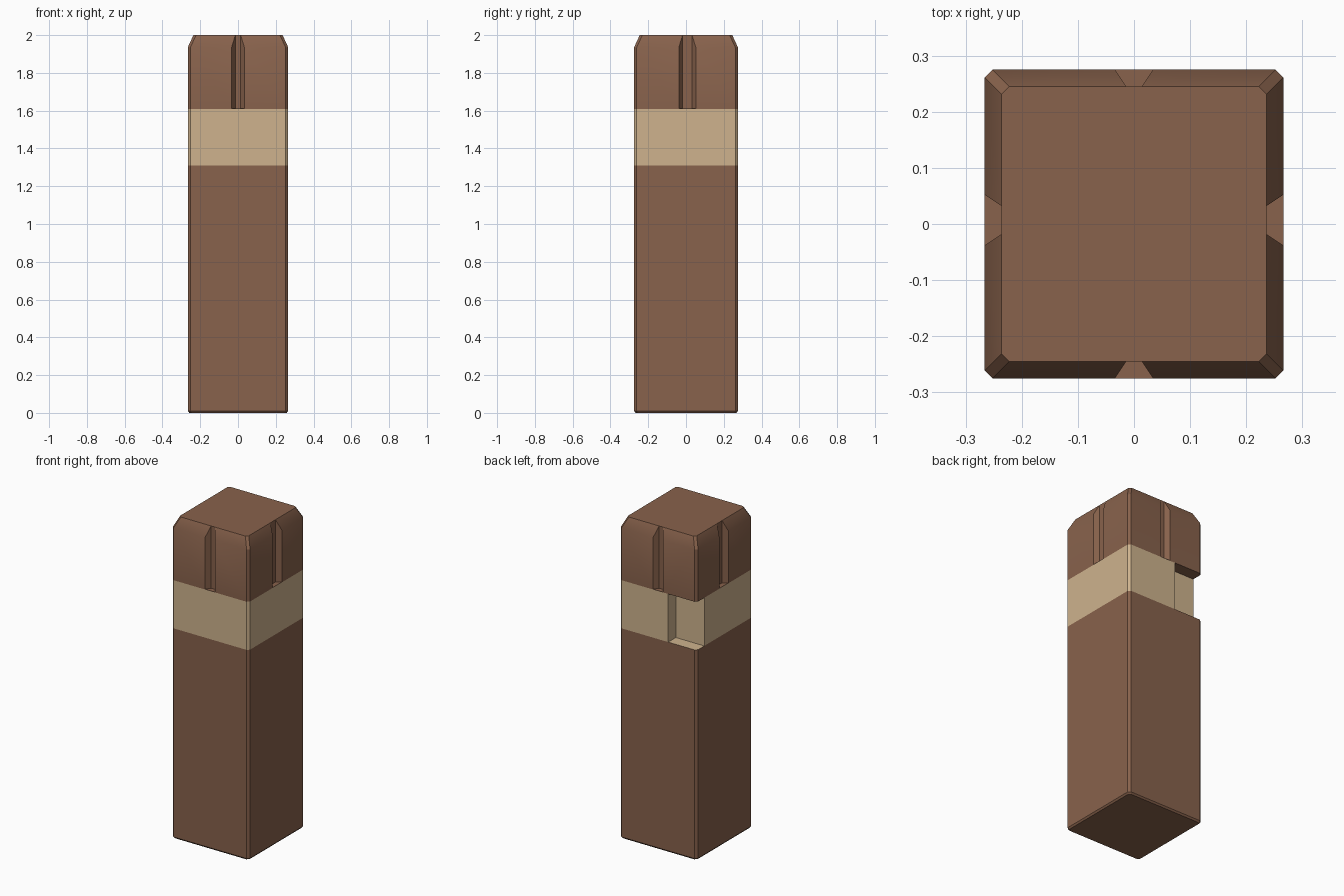
import bpy, bmesh

if "Cube" in bpy.data.objects:
    bpy.data.objects.remove(bpy.data.objects["Cube"])

BAND_LOW, BAND_HIGH = 1.31, 1.61
HX, HY = 0.266, 0.275


def material(name, rgb):
    m = bpy.data.materials.new(name)
    m.diffuse_color = (*rgb, 1)
    m.use_nodes = True
    m.node_tree.nodes["Principled BSDF"].inputs["Base Color"].default_value = m.diffuse_color
    return m


brown = material("brown wood", (0.246, 0.122, 0.072))
tan = material("tan band", (0.62, 0.45, 0.27))


def loft(name, rings):
    """Closed solid through a stack of matching point loops."""
    bm = bmesh.new()
    loops = [[bm.verts.new(p) for p in ring] for ring in rings]
    n = len(loops[0])
    for a, b in zip(loops, loops[1:]):
        for i in range(n):
            j = (i + 1) % n
            bm.faces.new((a[i], a[j], b[j], b[i]))
    bm.faces.new(loops[0][::-1])
    bm.faces.new(loops[-1])
    bmesh.ops.recalc_face_normals(bm, faces=bm.faces[:])
    me = bpy.data.meshes.new(name)
    bm.to_mesh(me)
    bm.free()
    ob = bpy.data.objects.new(name, me)
    bpy.context.collection.objects.link(ob)
    return ob


def octagon(z, inset=0.0, c=0.014):
    x, y = HX - inset, HY - inset
    return [(x - c, -y, z), (x, -y + c, z), (x, y - c, z), (x - c, y, z),
            (-x + c, y, z), (-x, y - c, z), (-x, -y + c, z), (-x + c, -y, z)]


# Post: square section with clipped corners and a chamfered top
post = loft("post", [octagon(0, 0.008), octagon(0.01), octagon(BAND_LOW),
                     octagon(BAND_HIGH), octagon(1.935), octagon(2.0, 0.03)])
cutters = []


# Tapered vertical grooves in the cap, one on each side
def groove(name, axis, sign, lo, hi):
    face = HX if axis == 0 else HY
    t = 0.02 / 0.03                       # side taper per depth
    out = 0.03
    prof = [(lo - t * out, face + out), (hi + t * out, face + out),
            (hi - t * 0.03, face - 0.03), (lo + t * 0.03, face - 0.03)]
    rings = []
    for z in (BAND_HIGH + 0.002, 2.1):
        rings.append([(sign * d, s, z) if axis == 0 else (s, sign * d, z)
                      for s, d in prof])
    cutters.append(loft(name, rings))


for sign in (-1, 1):
    groove("groove_cutter_x", 0, sign, -0.038, 0.052)
    groove("groove_cutter_y", 1, sign, -0.034, 0.034)

# Notch in the band at the back left corner
x0, x1, y0, y1 = -0.4, -0.07, 0.2, 0.4
cutters.append(loft("notch_cutter", [
    [(x0, y0, z), (x1, y0, z), (x1, y1, z), (x0, y1, z)]
    for z in (BAND_LOW, BAND_HIGH)]))

bpy.context.view_layer.objects.active = post
for c in cutters:
    c.hide_render = True
    mod = post.modifiers.new("cut", 'BOOLEAN')
    mod.operation = 'DIFFERENCE'
    mod.solver = 'EXACT'
    mod.object = c
    bpy.ops.object.modifier_apply(modifier=mod.name)
for c in cutters:
    bpy.data.objects.remove(c, do_unlink=True)

# Colours by height: tan band, brown elsewhere
post.data.materials.clear()
post.data.materials.append(brown)
post.data.materials.append(tan)
for p in post.data.polygons:
    p.material_index = int(BAND_LOW - 0.003 < p.center.z < BAND_HIGH - 0.003)

# Soft chamfers, crisp corners
bpy.ops.object.select_all(action='DESELECT')
post.select_set(True)
bpy.ops.object.shade_smooth_by_angle(angle=0.5)
